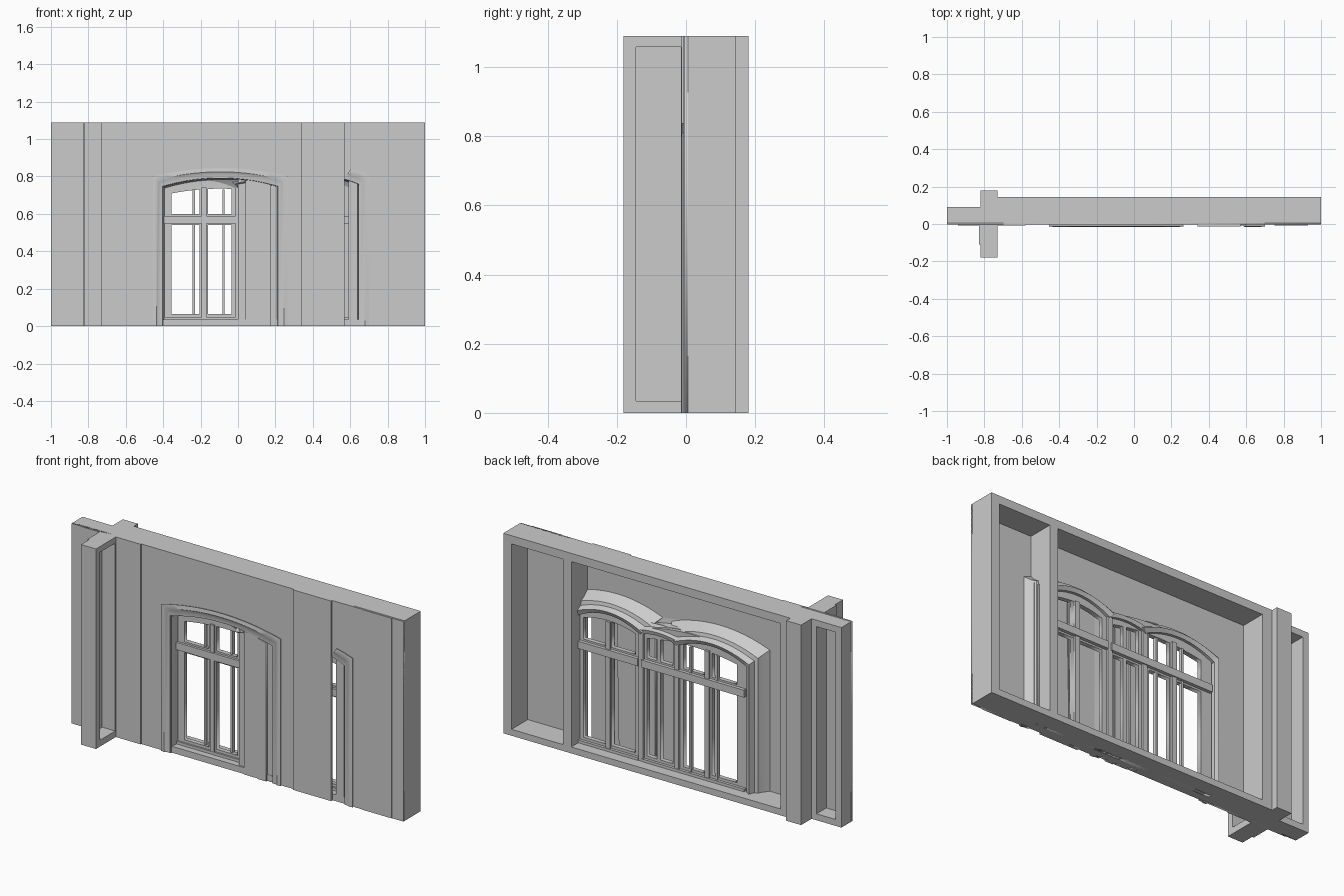
import bpy, bmesh, math

if "Cube" in bpy.data.objects:
    bpy.data.objects.remove(bpy.data.objects["Cube"])

H = 1.09


def box(name, x0, x1, y0, y1, z0=0.0, z1=H):
    bm = bmesh.new()
    bmesh.ops.create_cube(bm, size=1)
    for v in bm.verts:
        v.co.x = x0 + (v.co.x + 0.5) * (x1 - x0)
        v.co.y = y0 + (v.co.y + 0.5) * (y1 - y0)
        v.co.z = z0 + (v.co.z + 0.5) * (z1 - z0)
    return finish(name, bm)


def finish(name, bm):
    bmesh.ops.recalc_face_normals(bm, faces=bm.faces)
    me = bpy.data.meshes.new(name)
    bm.to_mesh(me)
    bm.free()
    ob = bpy.data.objects.new(name, me)
    bpy.context.collection.objects.link(ob)
    return ob


def rect(x0, x1, z0, z1):
    return [(x0, z0), (x1, z0), (x1, z1), (x0, z1)]


def arch(x0, x1, spring, apex, left=True, right=True, n=20):
    """Arched path from the left foot, over the top, to the right foot."""
    c, h = (x0 + x1) / 2, (x1 - x0) / 2
    top = [(c + h * t, spring + (apex - spring) * (1 - t * t))
           for t in [-1 + 2 * i / n for i in range(n + 1)]]
    return ([(x0, 0)] if left else []) + top + ([(x1, 0)] if right else [])


def plate(name, outlines, y0, y1):
    """Flat sheet with holes, extruded in y."""
    cu = bpy.data.curves.new(name, 'CURVE')
    cu.dimensions = '2D'
    cu.fill_mode = 'BOTH'
    cu.extrude = (y1 - y0) / 2
    for pts in outlines:
        sp = cu.splines.new('POLY')
        sp.points.add(len(pts) - 1)
        for p, (x, z) in zip(sp.points, pts):
            p.co = (x, z, 0, 1)
        sp.use_cyclic_u = True
    tmp = bpy.data.objects.new(name + "_tmp", cu)
    bpy.context.collection.objects.link(tmp)
    bpy.context.view_layer.update()
    bm = bmesh.new()
    bm.from_mesh(tmp.to_mesh())
    tmp.to_mesh_clear()
    bpy.data.objects.remove(tmp)
    bmesh.ops.remove_doubles(bm, verts=bm.verts, dist=1e-5)
    for v in bm.verts:
        v.co = (v.co.x, (y0 + y1) / 2 + v.co.z, v.co.y)
    return finish(name, bm)


def sweep(name, size, profile, left=True, right=True, xmin=-9):
    """Closed moulding profile of (outward offset, y) swept round an arch."""
    x0, x1, s, a = size
    keep = [i for i, p in enumerate(arch(x0, x1, s, a, left, right)) if p[0] >= xmin]
    bm = bmesh.new()
    rows = []
    for o, y in profile:
        path = arch(x0 - o, x1 + o, s + o, a + o, left, right)
        rows.append([bm.verts.new((path[i][0], y, path[i][1])) for i in keep])
    for r in range(len(rows)):
        a_, b_ = rows[r], rows[(r + 1) % len(rows)]
        for i in range(len(keep) - 1):
            bm.faces.new((a_[i], a_[i + 1], b_[i + 1], b_[i]))
    for end in (0, -1):
        bm.faces.new([r[end] for r in rows])
    ob = finish(name, bm)
    bpy.context.view_layer.objects.active = ob
    ob.select_set(True)
    bpy.ops.object.shade_smooth_by_angle(angle=math.radians(35))
    ob.select_set(False)
    return ob


# Thin front wall sheet, notched by the two arched openings
W1 = (-0.40, 0.21, 0.745, 0.79)
W2 = (0.26, 0.645, 0.755, 0.80)
hidden_arch = [(0.40, 0)] + [p for p in arch(*W2) if p[0] > 0.40]
plate("wall_sheet", [[(-1, 0)] + arch(*W1) + hidden_arch + [(1, 0), (1, H), (-1, H)]],
      -0.004, 0.006)

# Shallow raised panels on the front face
box("slab_left", -0.73, -0.58, -0.009, 0.0)
box("slab_mid", 0.34, 0.57, -0.013, 0.0)
box("slab_right", 0.75, 0.93, -0.007, 0.0)
box("slab_far_left", -0.94, -0.83, -0.008, 0.0)

# Rear frame of the main wall
for name, a, b in (("frame_right", 0.95, 1.0), ("frame_divider", 0.59, 0.64),
                   ("frame_left", -0.73, -0.67)):
    box(name, a, b, 0.0, 0.145)
box("frame_top", -0.73, 1, 0, 0.145, H - 0.045, H)
box("frame_bottom", -0.73, 1, 0, 0.145, 0, 0.035)

# Frame of the short wall at the left end
box("end_stile", -1, -0.965, 0, 0.09)
box("end_stile_inner", -0.85, -0.82, 0, 0.09)
box("end_top", -1, -0.82, 0, 0.09, H - 0.035, H)
box("end_bottom", -1, -0.82, 0, 0.09, 0, 0.035)

# Crossing post: rear block and hollow front fin
box("cross_post", -0.82, -0.73, 0.0, 0.18)
box("fin_stile", -0.82, -0.73, -0.18, -0.145)
box("fin_back_stile", -0.82, -0.73, -0.015, 0.0)
box("fin_top", -0.82, -0.73, -0.18, 0, 1.058, H)
box("fin_bottom", -0.82, -0.73, -0.18, 0, 0, 0.035)
box("fin_sheet", -0.82, -0.808, -0.16, 0)
box("fin_bulge", -0.83, -0.82, -0.11, 0.09)

# Front arch mouldings with their reveals
trim = [(0.05, 0.004), (0.055, -0.012), (0.035, -0.015), (0.025, -0.009),
        (0.003, -0.008), (0.0, 0.0), (-0.008, 0.05), (0.012, 0.05), (0.015, 0.01)]
sweep("window_trim", W1, trim)
sweep("partial_trim", W2, trim, xmin=0.55)

# Swelling hoods seen on the back
hood = [(0.0, 0.05), (0.0, 0.085), (0.02, 0.095), (0.032, 0.065), (0.05, 0.06),
        (0.062, 0.035), (0.085, 0.005), (0.06, 0.0), (0.03, 0.03)]
sweep("back_hood_main", (-0.425, 0.0, 0.72, 0.775), hood, right=False)
sweep("back_hood_second", (0.22, 0.60, 0.725, 0.78), hood, left=False)
small = [(0.0, 0.05), (0.0, 0.085), (0.02, 0.09), (0.03, 0.06), (0.045, 0.05), (0.03, 0.0)]
sweep("back_hood_middle", (0.01, 0.21, 0.73, 0.745), small, left=False, right=False)


# Arched windows with lower and upper lights
def lights(spans, size, zbot):
    x0, x1, s, a = size
    c, h = (x0 + x1) / 2, (x1 - x0) / 2

    def top(x):
        return s + (a - s) * (1 - ((x - c) / h) ** 2)
    holes = []
    for p, q in spans:
        holes.append(rect(p, q, zbot, 0.54))
        holes.append([(p, 0.60), (q, 0.60)] +
                     [(q + (p - q) * i / 6, top(q + (p - q) * i / 6)) for i in range(7)])
    return holes


spans1 = [(-0.355, -0.205), (-0.16, -0.035), (0.03, 0.105), (0.125, 0.185)]
spans2 = [(0.255, 0.40), (0.43, 0.57)]
plate("window_main", [arch(-0.42, 0.22, 0.755, 0.80)] +
      lights(spans1, (-0.40, 0.21, 0.70, 0.735), 0.065), 0.045, 0.07)
plate("window_second", [arch(0.22, 0.645, 0.755, 0.80)] +
      lights(spans2, (0.22, 0.62, 0.70, 0.74), 0.065), 0.045, 0.07)

# Transoms, mullions, casement bars and sills
for name, a, b in (("main", -0.41, 0.0), ("middle", 0.0, 0.21), ("second", 0.23, 0.61)):
    box("transom_" + name, a, b, 0.032, 0.088, 0.55, 0.59)
    box("sill_" + name, a, b, 0.035, 0.085, 0.0, 0.05)
for i, x in enumerate((-0.182, 0.0, 0.215, 0.415)):
    box(f"mullion_{i}", x - 0.013, x + 0.013, 0.036, 0.082, 0.0, 0.74)
for i, x in enumerate((-0.237, -0.078)):
    box(f"casement_bar_{i}", x - 0.006, x + 0.006, 0.055, 0.075, 0.05, 0.73)

# Folded shutter covering the right half of the opening
for i, (a, b, y) in enumerate(((0.0, 0.04, 0.008), (0.04, 0.125, -0.004), (0.125, 0.175, -0.009),
                               (0.175, 0.212, 0.002))):
    top = [p for p in arch(*W1, left=False, right=False, n=60) if a - 1e-4 <= p[0] <= b]
    plate(f"shutter_{i}", [[(a, 0), (a, top[0][1])] + top[1:-1] + [(b, top[-1][1]), (b, 0)]],
          y, y + 0.014)
